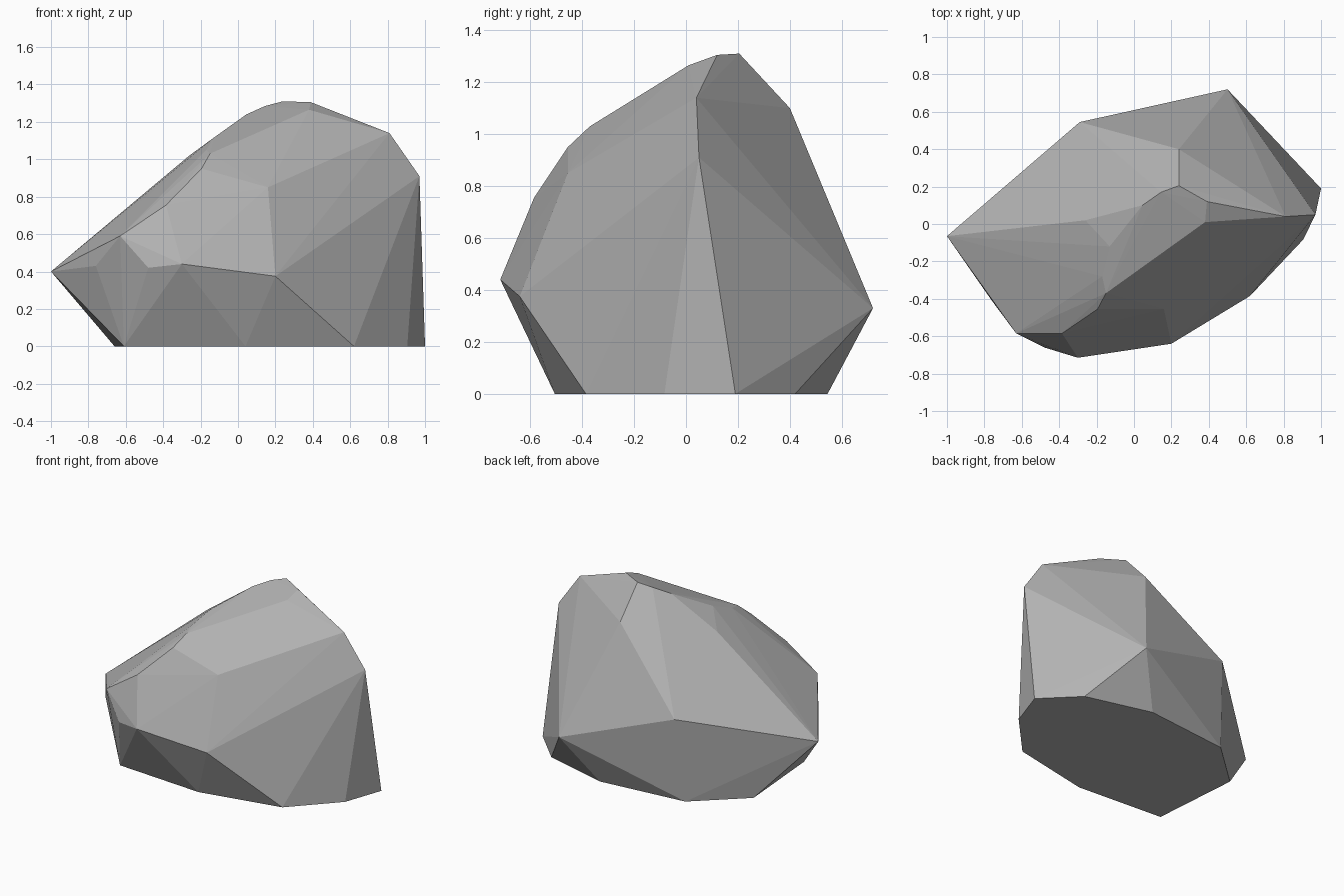
import bpy, bmesh

# Outline of the flat underside (x, y at z = 0)
base = [(.62, -.385), (.905, -.083), (1, .19), (.77, .42), (.3, .545),
        (-.33, .48), (-.66, .18), (-.61, -.46), (.04, -.505)]

# Corners around the widest part of the rock
girdle = [(-1, -.065, .4), (-.76, -.41, .43), (-.48, -.66, .42), (-.3, -.715, .44),
          (.2, -.64, .375), (.97, .05, .91), (.5, .72, .33), (-.29, .545, .6),
          (-.5, .3, .57)]

# Corners of the upper facets and crest
crown = [(-.63, -.585, .59), (-.385, -.585, .755), (.16, -.455, .85),
         (-.195, -.455, .95), (-.15, -.37, 1.03), (-.17, -.28, 1.05),
         (-.13, -.12, 1.115), (-.26, .02, 1.02), (.045, .1, 1.24),
         (.145, .17, 1.285), (.24, .205, 1.31), (.39, .12, 1.305),
         (.38, .01, 1.265), (.81, .04, 1.14), (.24, .4, 1.1)]

# Wrap the corners in a convex faceted skin
bm = bmesh.new()
for co in [(x, y, 0) for x, y in base] + girdle + crown:
    bm.verts.new(co)
bmesh.ops.convex_hull(bm, input=bm.verts[:])
bmesh.ops.delete(bm, geom=[v for v in bm.verts if not v.link_faces], context='VERTS')
bmesh.ops.recalc_face_normals(bm, faces=bm.faces[:])

mesh = bpy.data.meshes.new("rock")
bm.to_mesh(mesh)
bm.free()

# Plain grey stone
stone = bpy.data.materials.new("stone grey")
stone.diffuse_color = (.45, .45, .45, 1)
mesh.materials.append(stone)
rock = bpy.data.objects.new("rock", mesh)
bpy.context.collection.objects.link(rock)
